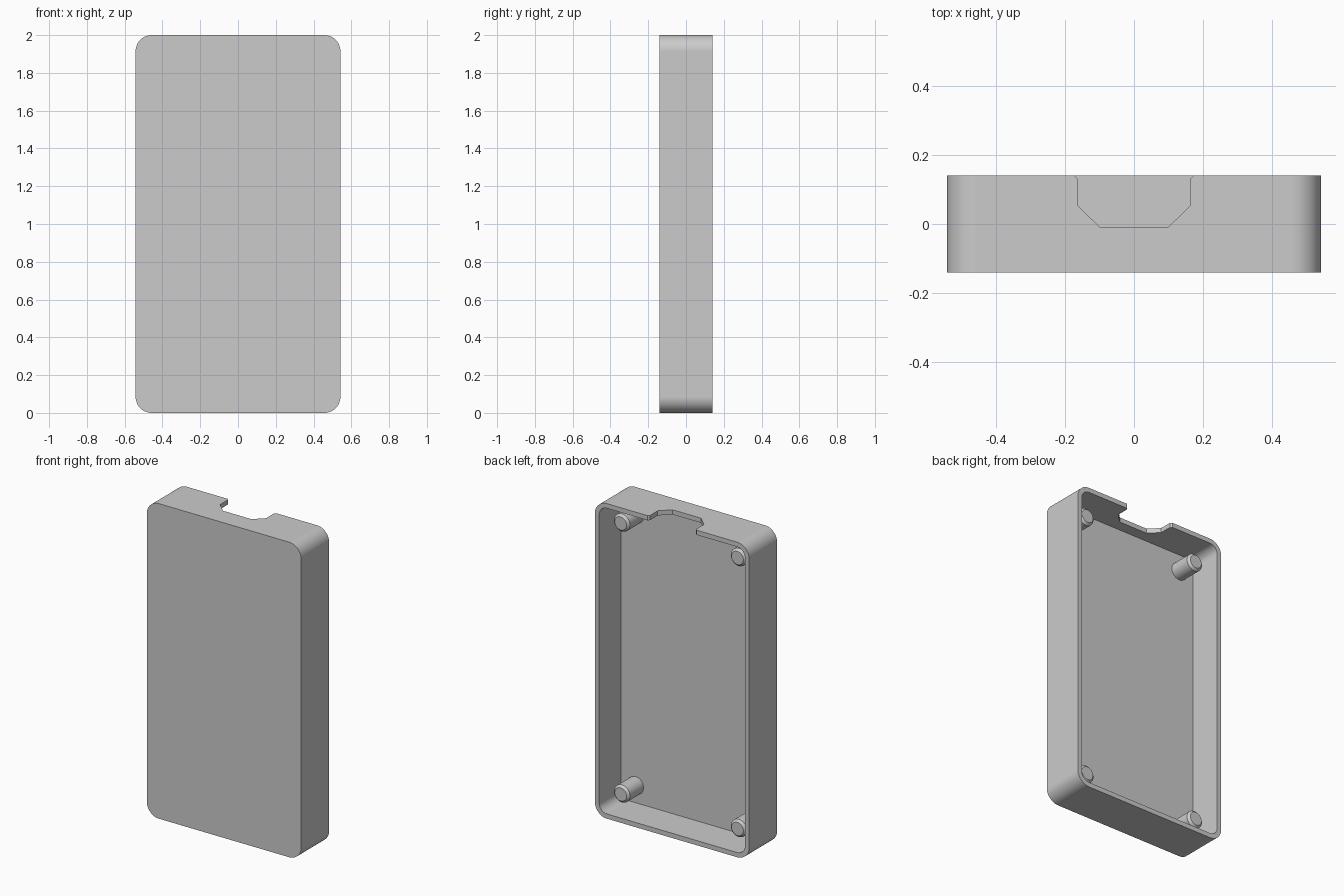
import bpy, bmesh, math
from mathutils import Matrix, Vector

default = bpy.data.objects.get("Cube")
if default:
    bpy.data.objects.remove(default, do_unlink=True)

HALF_W, HEIGHT, HALF_D = 0.542, 2.0, 0.14
RADIUS, WALL, FLOOR_Y = 0.085, 0.03, -0.08
POST_X, POST_INSET, POST_R, POST_TIP = 0.41, 0.14, 0.056, 0.07

grey = bpy.data.materials.new("light_grey")
grey.use_nodes = True
colour = (0.6, 0.6, 0.6, 1)
grey.diffuse_color = colour
grey.node_tree.nodes["Principled BSDF"].inputs["Base Color"].default_value = colour


def make_object(name, bm):
    bmesh.ops.recalc_face_normals(bm, faces=bm.faces)
    mesh = bpy.data.meshes.new(name)
    bm.to_mesh(mesh)
    bm.free()
    mesh.materials.append(grey)
    obj = bpy.data.objects.new(name, mesh)
    bpy.context.collection.objects.link(obj)
    return obj


def select_only(obj):
    bpy.ops.object.select_all(action='DESELECT')
    obj.select_set(True)
    bpy.context.view_layer.objects.active = obj


def smooth(obj):
    select_only(obj)
    bpy.ops.object.shade_smooth_by_angle(angle=math.radians(30))


def rounded_loop(bm, inset, y, steps=12):
    """Rounded rectangle in the x-z plane."""
    r = RADIUS - inset
    cx, cz = HALF_W - RADIUS, HEIGHT / 2 - RADIUS
    verts = []
    for quarter, (sx, sz) in enumerate(((1, 1), (-1, 1), (-1, -1), (1, -1))):
        for i in range(steps + 1):
            a = (quarter + i / steps) * math.pi / 2
            verts.append(bm.verts.new((sx * cx + r * math.cos(a), y,
                                       HEIGHT / 2 + sz * cz + r * math.sin(a))))
    return verts


def bridge(bm, a, b):
    for i in range(len(a)):
        j = (i + 1) % len(a)
        bm.faces.new((a[i], a[j], b[j], b[i]))


# Open tray: outer wall, rim, inner wall and floor
bm = bmesh.new()
loops = [rounded_loop(bm, 0, -HALF_D), rounded_loop(bm, 0, HALF_D),
         rounded_loop(bm, WALL, HALF_D), rounded_loop(bm, WALL, FLOOR_Y)]
bm.faces.new(loops[0])
bm.faces.new(loops[-1])
for a, b in zip(loops, loops[1:]):
    bridge(bm, a, b)
case = make_object("case_shell", bm)

# Notch through the top wall, with chamfered corners and mouth
half = [(0.10, -0.008), (0.162, 0.052), (0.162, 0.13), (0.172, HALF_D), (0.172, 0.2)]
profile = half + [(-x, y) for x, y in reversed(half)]
bm = bmesh.new()
face = bm.faces.new([bm.verts.new((x, y, HEIGHT - 0.1)) for x, y in profile])
top = bmesh.ops.extrude_face_region(bm, geom=[face])["geom"]
bmesh.ops.translate(bm, vec=Vector((0, 0, 0.2)),
                    verts=[v for v in top if isinstance(v, bmesh.types.BMVert)])
cutter = make_object("notch_cutter", bm)
cutter.hide_render = True

cut = case.modifiers.new("notch", 'BOOLEAN')
cut.operation = 'DIFFERENCE'
cut.solver = 'EXACT'
cut.object = cutter
select_only(case)
bpy.ops.object.modifier_apply(modifier=cut.name)
bpy.data.objects.remove(cutter, do_unlink=True)
smooth(case)
case.modifiers.new("even_shading", 'WEIGHTED_NORMAL').keep_sharp = True


# Corner posts with chamfered tips
def make_post(name, x, z):
    bm = bmesh.new()
    length, chamfer = POST_TIP - FLOOR_Y + 0.01, 0.014
    turn = Matrix.Translation((x, POST_TIP - length / 2, z)) @ Matrix.Rotation(-math.pi / 2, 4, 'X')
    bmesh.ops.create_cone(bm, cap_ends=True, segments=32, radius1=POST_R,
                          radius2=POST_R, depth=length, matrix=turn)
    rim = [e for e in bm.edges if all(v.co.y > POST_TIP - 0.001 for v in e.verts)]
    bmesh.ops.bevel(bm, geom=rim, offset=chamfer, segments=1, affect='EDGES')
    smooth(make_object(name, bm))


for side, sx in (("left", 1), ("right", -1)):
    for level, z in (("lower", POST_INSET), ("upper", HEIGHT - POST_INSET)):
        make_post(f"{level}_{side}_post", sx * POST_X, z)
